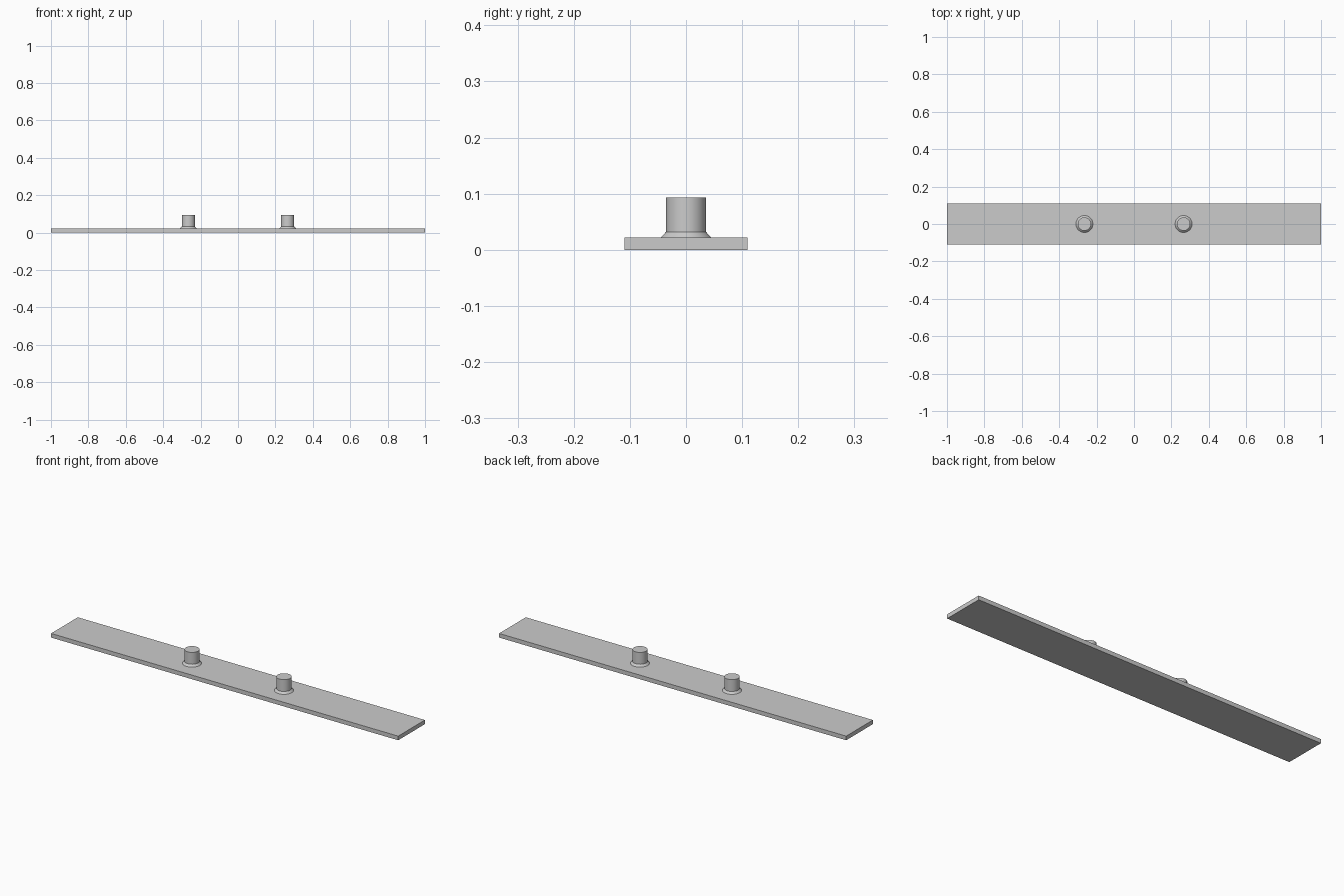
import bpy
import bmesh
import math

cube = bpy.data.objects.get("Cube")
if cube:
    bpy.data.objects.remove(cube, do_unlink=True)

GREY = (0.6, 0.6, 0.6, 1)
grey = bpy.data.materials.new("light_grey")
grey.use_nodes = True
grey.diffuse_color = GREY
for node in grey.node_tree.nodes:
    if node.type == 'BSDF_PRINCIPLED':
        node.inputs["Base Color"].default_value = GREY

PLATE_TOP = 0.0215


def add_object(name, bm):
    bmesh.ops.recalc_face_normals(bm, faces=bm.faces)
    mesh = bpy.data.meshes.new(name)
    bm.to_mesh(mesh)
    bm.free()
    mesh.materials.append(grey)
    obj = bpy.data.objects.new(name, mesh)
    bpy.context.collection.objects.link(obj)
    return obj


# Long flat plate
bm = bmesh.new()
bmesh.ops.create_cube(bm, size=1)
for v in bm.verts:
    v.co.x *= 2
    v.co.y *= 0.22
    v.co.z = PLATE_TOP if v.co.z > 0 else 0
add_object("base_plate", bm)


# Round peg with a flared foot, turned from a profile of (radius, height)
def add_peg(name, x, segments=48):
    profile = [(0.0455, PLATE_TOP), (0.0355, 0.032), (0.0355, 0.0935)]
    bm = bmesh.new()
    rings = []
    for r, z in profile:
        angles = [math.tau * i / segments for i in range(segments)]
        rings.append([bm.verts.new((r * math.cos(a), r * math.sin(a), z)) for a in angles])
    for low, high in zip(rings, rings[1:]):
        for i in range(segments):
            j = (i + 1) % segments
            bm.faces.new((low[i], low[j], high[j], high[i]))
    bm.faces.new(rings[0])
    bm.faces.new(rings[-1])
    peg = add_object(name, bm)
    peg.location.x = x
    bpy.ops.object.select_all(action='DESELECT')
    peg.select_set(True)
    bpy.context.view_layer.objects.active = peg
    bpy.ops.object.shade_smooth_by_angle(angle=math.radians(30))


add_peg("left_peg", 0.265)
add_peg("right_peg", -0.265)
